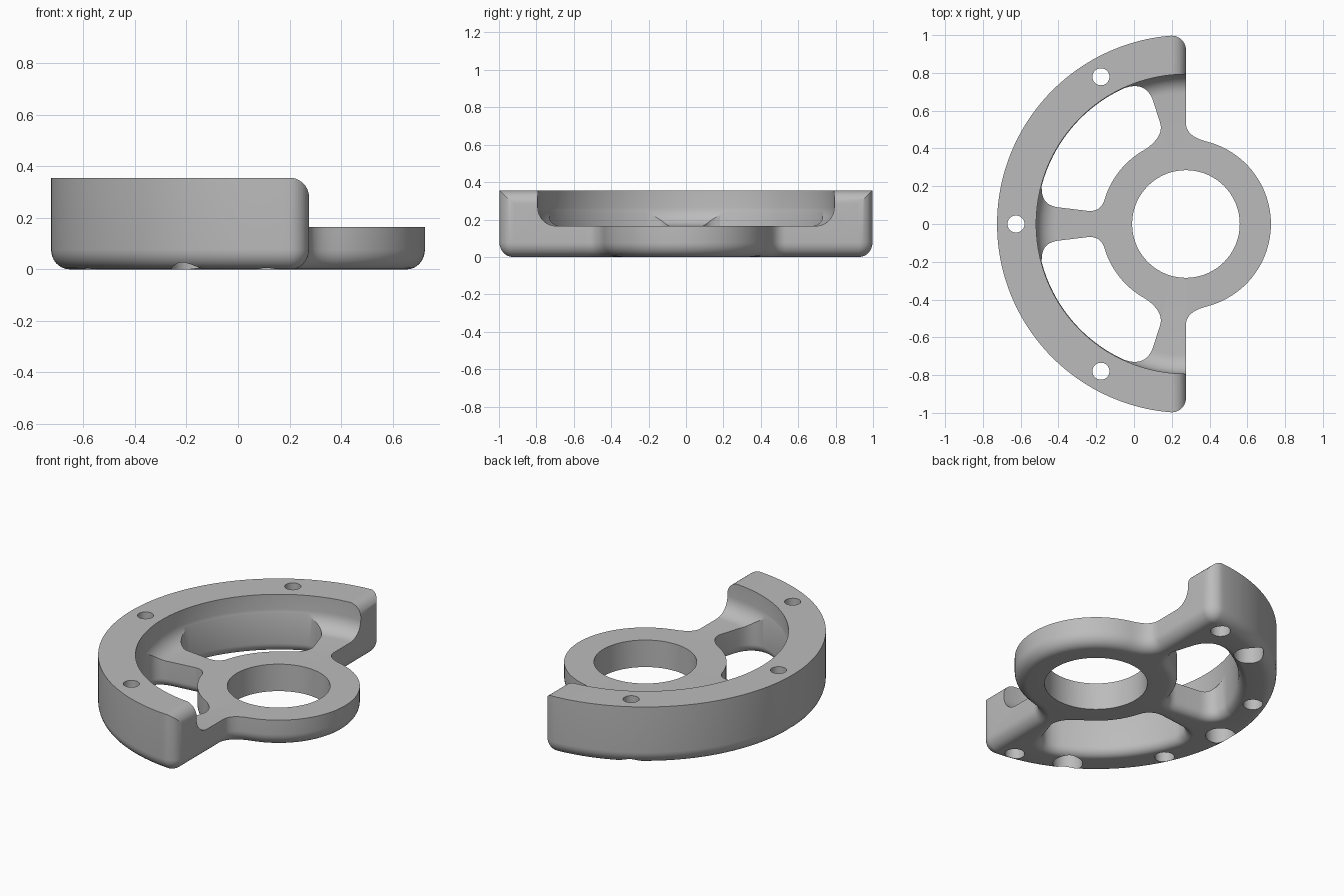
import bpy, bmesh
from math import sin, cos, pi, radians
from mathutils import Vector

if "Cube" in bpy.data.objects:
    bpy.data.objects.remove(bpy.data.objects["Cube"], do_unlink=True)

CX = 0.275                     # shared centre of hub and half ring
HEIGHT, STEP = 0.355, 0.165    # ring top, hub top

grey = bpy.data.materials.new("plain_grey")
grey.use_nodes = True
grey.diffuse_color = (0.5, 0.5, 0.5, 1)
grey.node_tree.nodes["Principled BSDF"].inputs["Base Color"].default_value = (0.5, 0.5, 0.5, 1)


def arc(r, a, b, n, x=CX, y=0.0):
    return [Vector((x + r * cos(radians(a + (b - a) * i / n)),
                    y + r * sin(radians(a + (b - a) * i / n)))) for i in range(n + 1)]


def blend(p, c, q, n=10):
    p, c, q = Vector(p), Vector(c), Vector(q)
    return [p * (1 - t) ** 2 + c * 2 * t * (1 - t) + q * t * t
            for t in (i / n for i in range(n + 1))]


def flip(points):
    return [Vector((p.x, -p.y)) for p in reversed(points)]


def clean(points):
    out = []
    for p in points:
        if not out or (p - out[-1]).length > 0.004:
            out.append(p)
    if (out[0] - out[-1]).length < 0.004:
        out.pop()
    return out


def inset(points, d):
    out = []
    for i, p in enumerate(points):
        a = (p - points[i - 1]).normalized()
        b = (points[(i + 1) % len(points)] - p).normalized()
        t = (a + b).normalized()
        out.append(p + Vector((-t.y, t.x)) * d / max(t.dot(a), 0.5))
    return out


def make_object(name, bm):
    bmesh.ops.recalc_face_normals(bm, faces=bm.faces)
    mesh = bpy.data.meshes.new(name)
    bm.to_mesh(mesh)
    bm.free()
    mesh.materials.append(grey)
    obj = bpy.data.objects.new(name, mesh)
    bpy.context.scene.collection.objects.link(obj)
    return obj


def bridge(bm, low, high):
    n = len(low)
    for i in range(n):
        bm.faces.new((low[i], low[(i + 1) % n], high[(i + 1) % n], high[i]))


def lathe(bm, profile, x, y, n):
    """Closed solid of revolution; profile runs bottom to top as (radius, z)."""
    rings = [[bm.verts.new((x + r * cos(2 * pi * i / n), y + r * sin(2 * pi * i / n), z))
              for i in range(n)] for r, z in profile]
    for low, high in zip(rings, rings[1:]):
        bridge(bm, low, high)
    bm.faces.new(rings[0])
    bm.faces.new(rings[-1])


# Plan outlines, material on the left of travel
outer_half = (arc(0.45, 0, 76, 24) + blend((0.384, 0.437), (CX, 0.464), (CX, 0.535))
              + arc(0.075, 0, 92, 10, 0.2, 0.922) + arc(1, 94.3, 180, 56))
outer = clean(flip(outer_half) + outer_half)
window = clean(arc(0.79, 165.5, 114.5, 32)
               + blend((-0.05, 0.72), (0.07, 0.76), (0.105, 0.64))
               + blend((0.14, 0.53), (0.155, 0.46), (0.06, 0.395))
               + arc(0.45, 118.5, 163, 18)
               + blend((-0.155, 0.13), (-0.177, 0.06), (-0.25, 0.07))
               + blend((-0.4, 0.088), (-0.495, 0.1), (-0.487, 0.195)))
bore = clean(arc(0.285, 360, 0, 72))

# Body: outlines extruded with a rounded bottom edge
bm = bmesh.new()
bottom, top = [], []
for outline, width in ((outer, 0.07), (window, 0.05), (flip(window), 0.05), (bore, 0)):
    levels = [(0, 0), (0, HEIGHT)]
    if width:
        steps = [i * pi / 16 for i in range(9)]
        levels = [(width * (1 - sin(a)), width * 1.1 * (1 - cos(a))) for a in steps]
        levels.append((0, HEIGHT))
    rings = [[bm.verts.new((p.x, p.y, z)) for p in inset(outline, d)] for d, z in levels]
    for low, high in zip(rings, rings[1:]):
        bridge(bm, low, high)
    for ring, edges in ((rings[0], bottom), (rings[-1], top)):
        edges += [bm.edges.get((ring[i - 1], ring[i])) for i in range(len(ring))]
for edges in (bottom, top):
    bmesh.ops.triangle_fill(bm, edges=edges, use_beauty=True, normal=(0, 0, 1))
body = make_object("half_ring_bracket", bm)

cutters = []

# Space above hub and spokes, with a cove up to the ring wall
bm = bmesh.new()
cove = [(0.693 + 0.1 * sin(a), STEP + 0.1 * (1 - cos(a))) for a in (i * pi / 16 for i in range(9))]
lathe(bm, [(0.2, STEP)] + cove + [(0.793, 0.5)], CX, 0, 160)
cutters.append(make_object("recess_cutter", bm))

# Rounded top edge on both ring ends
bm = bmesh.new()
rounding = [(0.2 + 0.0755 * sin(a), 0.28 + 0.0755 * cos(a)) for a in (i * pi / 20 for i in range(11))]
profile = [(0.2, 0.5)] + rounding + [(0.4, 0.28), (0.4, 0.5)]
sides = [[bm.verts.new((x, y, z)) for x, z in profile] for y in (-1.2, 1.2)]
bridge(bm, *sides)
for side in sides:
    bm.faces.new(side)
cutters.append(make_object("end_rounding_cutter", bm))

# Counterbored through holes and blind holes
bm = bmesh.new()
through = [(0.083, -0.1), (0.083, 0.2), (0.045, 0.2), (0.045, 0.5)]
blind = [(0.055, -0.1), (0.055, 0.2)]
for angle, shape in ((120, through), (180, through), (240, through),
                     (100, blind), (155, blind), (205, blind), (260, blind)):
    a = radians(angle)
    lathe(bm, shape, CX + 0.9 * cos(a), 0.9 * sin(a), 32)
cutters.append(make_object("hole_cutter", bm))

# Cut the body
bpy.ops.object.select_all(action='DESELECT')
bpy.context.view_layer.objects.active = body
body.select_set(True)
for cutter in cutters:
    mod = body.modifiers.new(cutter.name, 'BOOLEAN')
    mod.operation = 'DIFFERENCE'
    mod.solver = 'EXACT'
    mod.object = cutter
    bpy.ops.object.modifier_apply(modifier=mod.name)
for cutter in cutters:
    bpy.data.objects.remove(cutter, do_unlink=True)

bpy.ops.object.shade_smooth_by_angle(angle=radians(30))
